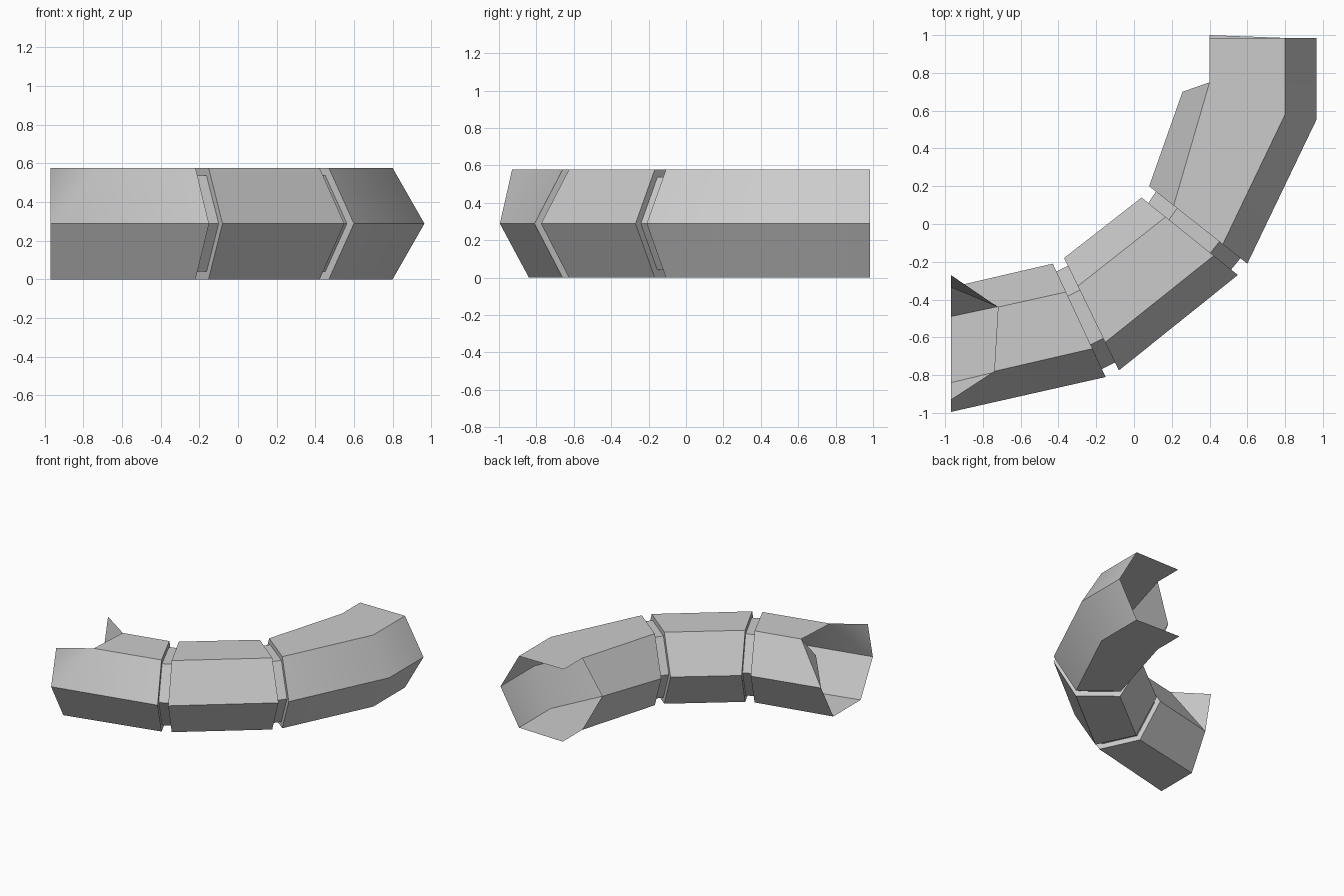
import bpy, bmesh
from mathutils import Vector

if "Cube" in bpy.data.objects:
    bpy.data.objects.remove(bpy.data.objects["Cube"])

R = 0.333          # hexagon corner radius
ZM = 0.2885        # centre height
H = 2 * ZM         # full height


def hex_ring(outer, inner, scale=1.0):
    """Upright hexagon: outer point, outer top, inner top, inner point, inner bottom, outer bottom."""
    o, i = Vector(outer), Vector(inner)
    c, d = (o + i) / 2, (o - i) / 2 * scale
    h = ZM * scale
    pts = [(1, 0), (.5, h), (-.5, h), (-1, 0), (-.5, -h), (.5, -h)]
    return [Vector((c.x + d.x * a, c.y + d.y * a, ZM + z)) for a, z in pts]


def build(name, verts, faces):
    bm = bmesh.new()
    vs = [bm.verts.new(v) for v in verts]
    for f in faces:
        bm.faces.new([vs[i] for i in f])
    bmesh.ops.recalc_face_normals(bm, faces=bm.faces)
    me = bpy.data.meshes.new(name)
    bm.to_mesh(me)
    bm.free()
    ob = bpy.data.objects.new(name, me)
    bpy.context.collection.objects.link(ob)
    bpy.context.view_layer.objects.active = ob
    ob.select_set(True)
    bpy.ops.object.shade_smooth_by_angle(angle=0.5)
    ob.select_set(False)
    return ob


def strip(a, b, sides=range(6)):
    """Quads joining the rings that start at index a and b."""
    return [(a + s, a + (s + 1) % 6, b + (s + 1) % 6, b + s) for s in sides]


# Rings along the bend: (outer point, inner point)
A = ((-.15, -.81), (-.43, -.21))
B = ((-.08, -.775), (-.37, -.18))
C = ((.55, -.27), (.04, .14))
D = ((.60, -.21), (.08, .20))

# Start section: its open end has the roof cut back
start_end = [(-.97, -.995, ZM), (-.74, -.78, H), (-.72, -.44, H),
             (-.97, -.335, ZM), (-.97, -.49, 0), (-.97, -.84, 0)]
tips = [(-.97, -.93, H), (-.97, -.27, H)]
build("start_section", hex_ring(*A) + start_end + tips,
      strip(0, 6) + [(6, 7, 12), (9, 13, 8)])

# Middle section
build("middle_section", hex_ring(*B) + hex_ring(*C), strip(0, 6))

# End section: bent, then open along the inner side
bend = [(.965, .55, ZM), (.80, .58, H), (.40, .75, H),
        (.257, .70, ZM), (.40, .75, 0), (.80, .58, 0)]
mouth = [(.965, .985, ZM), (.80, .985, H), (.40, .985, H),
         (.40, 1.0, 0), (.80, .985, 0)]
build("end_section", hex_ring(*D) + bend + mouth,
      strip(0, 6) + [(6, 7, 13, 12), (7, 8, 14, 13),
                     (10, 11, 16, 15), (11, 6, 12, 16)])

# Recessed joints with flat rims on both sides
for name, p, q in (("joint_1", A, B), ("joint_2", C, D)):
    verts = hex_ring(*p) + hex_ring(*p, .86) + hex_ring(*q, .86) + hex_ring(*q)
    build(name, verts, strip(0, 6) + strip(6, 12) + strip(12, 18))
